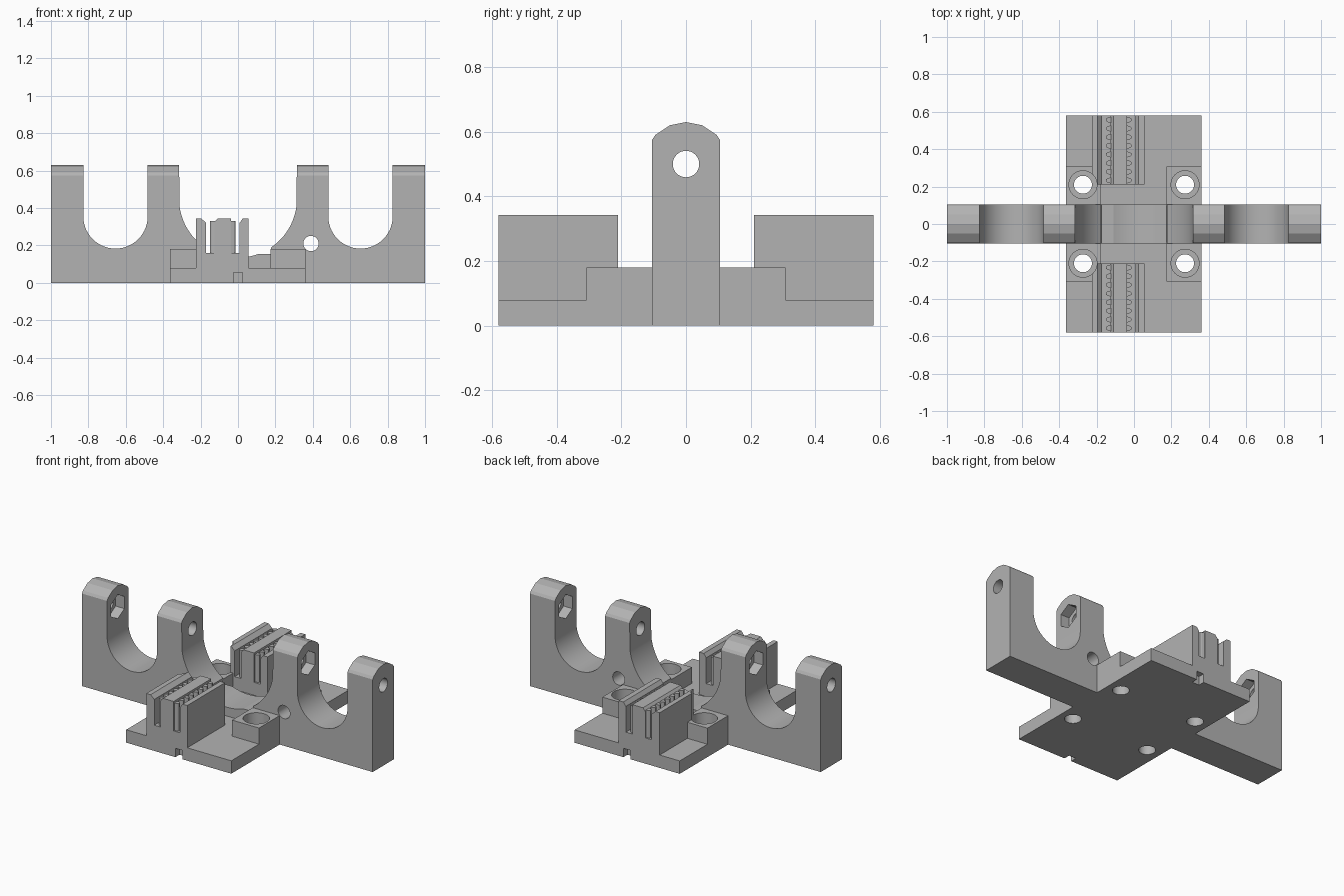
import bpy, bmesh, math
from mathutils import Vector

if "Cube" in bpy.data.objects:
    bpy.data.objects.remove(bpy.data.objects["Cube"])

GREY = (0.45, 0.45, 0.45, 1)
mat = bpy.data.materials.new("plain grey")
mat.use_nodes = True
mat.diffuse_color = GREY
mat.node_tree.nodes["Principled BSDF"].inputs["Base Color"].default_value = GREY


def prism(name, pts, axis, a, b):
    """Extrude a 2D outline along an axis from a to b."""
    place = {"x": lambda p, t: (t, p[0], p[1]),
             "y": lambda p, t: (p[0], t, p[1]),
             "z": lambda p, t: (p[0], p[1], t)}[axis]
    bm = bmesh.new()
    low = [bm.verts.new(place(p, a)) for p in pts]
    high = [bm.verts.new(place(p, b)) for p in pts]
    bm.faces.new(low)
    bm.faces.new(high)
    n = len(pts)
    for i in range(n):
        j = (i + 1) % n
        bm.faces.new((low[i], low[j], high[j], high[i]))
    bmesh.ops.recalc_face_normals(bm, faces=bm.faces)
    mesh = bpy.data.meshes.new(name)
    bm.to_mesh(mesh)
    bm.free()
    mesh.materials.append(mat)
    ob = bpy.data.objects.new(name, mesh)
    bpy.context.collection.objects.link(ob)
    return ob


def box(name, x0, x1, y0, y1, z0, z1):
    return prism(name, [(x0, y0), (x1, y0), (x1, y1), (x0, y1)], "z", z0, z1)


def arc(cx, cy, r, start, end, n):
    angles = [math.radians(start + (end - start) * i / n) for i in range(n + 1)]
    return [(cx + r * math.cos(t), cy + r * math.sin(t)) for t in angles]


def circle(cx, cy, r, n=32, turn=0):
    return arc(cx, cy, r, turn, turn + 360, n)[:-1]


def cut(ob, cutters, operation="DIFFERENCE"):
    """Apply boolean cutters to a part, then drop the modifiers."""
    for c in cutters:
        m = ob.modifiers.new("cut", "BOOLEAN")
        m.operation, m.solver, m.object = operation, "EXACT", c
    bpy.context.view_layer.update()
    result = ob.evaluated_get(bpy.context.evaluated_depsgraph_get())
    mesh = bpy.data.meshes.new_from_object(result)
    ob.modifiers.clear()
    ob.data = mesh


def smooth(ob):
    bpy.ops.object.select_all(action="DESELECT")
    ob.select_set(True)
    bpy.context.view_layer.objects.active = ob
    bpy.ops.object.shade_smooth_by_angle(angle=math.radians(20))


cutters = []


def cutter(*args):
    c = prism("cutter", *args)
    cutters.append(c)
    return c


# Cross bar with two U cradles and a shallow central saddle
TOP, U_X, U_R, U_Z = 0.63, 0.655, 0.172, 0.355
half = [(0.11, 0.155), (0.175, 0.155)]
half += arc(0, 0.45, 0.315, -56, -8, 14) + [(0.315, TOP), (U_X - U_R, TOP)]
half += arc(U_X, U_Z, U_R, 180, 360, 28) + [(U_X + U_R, TOP), (1, TOP), (1, 0)]
saddle = arc(0, 0.45, 0.315, -90, -71, 5)
half = saddle + half
outline = half + [(-x, z) for x, z in reversed(half)][:-1]
bar = prism("cradle_bar", outline, "y", -0.105, 0.105)

# Rounded tower tops
side = [(0.105, 0), (0.105, 0.575), (0.095, 0.59), (0.05, 0.62)]
crown = cutter(side + [(0, TOP)] + [(-y, z) for y, z in reversed(side)], "x", -1.1, 1.1)
cut(bar, [crown], "INTERSECT")

# Axle hole, nut pockets inside each cradle, and one cross hole
bar_cuts = [cutter(circle(0, 0.5, 0.041), "x", -1.1, 1.1),
            cutter(circle(0.39, 0.21, 0.041), "y", -0.2, 0.2)]
for s in (-1, 1):
    hexagon = circle(0, 0.5, 0.075, 6, 30)
    ends = sorted((s * (U_X - U_R - 0.06), s * (U_X + U_R + 0.06)))
    bar_cuts.append(cutter(hexagon, "x", *ends))
cut(bar, bar_cuts)
smooth(bar)

# Base plate with screw holes and a small notch at each end
base = box("base_plate", -0.363, 0.36, -0.58, 0.58, 0, 0.08)
holes, bores = {}, {}
for sx in (-1, 1):
    for sy in (-1, 1):
        at = (sx * 0.273, sy * 0.21)
        holes[sx, sy] = cutter(circle(*at, 0.048), "z", -0.1, 0.3)
        bores[sx, sy] = cutter(circle(*at, 0.075), "z", 0.1, 0.5)
notch = [(-0.025, -0.1), (0.025, -0.1), (0.025, 0.055), (-0.025, 0.055)]
notches = [cutter(notch, "y", *ends) for ends in ((-0.7, -0.54), (0.54, 0.7))]
cut(base, list(holes.values()) + notches)
smooth(base)

# Counterbored screw bosses
for (sx, sy), hole in holes.items():
    x0, x1 = (0.175, 0.36) if sx > 0 else (-0.363, -0.18)
    y0, y1 = sorted((sy * 0.1, sy * 0.308))
    boss = box("screw_boss", x0, x1, y0, y1, 0.08, 0.18)
    cut(boss, [hole, bores[sx, sy]])
    smooth(boss)

# Toothed belt clamps at both ends
FLOOR, HIGH, Y0, Y1 = 0.16, 0.343, 0.21, 0.58
TEETH = 8
pitch = (Y1 - Y0) / TEETH
clamp_outline = [(-0.225, 0.08), (0.057, 0.08), (0.057, HIGH), (0.025, HIGH),
                 (0.008, 0.32), (0.008, FLOOR), (-0.037, FLOOR), (-0.037, HIGH),
                 (-0.11, HIGH), (-0.126, 0.325), (-0.126, FLOOR), (-0.17, FLOOR),
                 (-0.17, 0.32), (-0.195, HIGH), (-0.225, HIGH)]
for s in (-1, 1):
    clamp = prism("belt_clamp", clamp_outline, "y", *sorted((s * Y0, s * Y1)))
    cut(clamp, [bores[-1, s]])
    smooth(clamp)
    for i in range(TEETH):
        y = s * (Y0 + pitch * (i + 0.5))
        for root, out in ((-0.126, -1), (-0.037, 1)):
            tooth = [(root - out * 0.002, y - 0.016), (root + out * 0.016, y - 0.012),
                     (root + out * 0.024, y - 0.005), (root + out * 0.024, y + 0.005),
                     (root + out * 0.016, y + 0.012), (root - out * 0.002, y + 0.016)]
            prism("belt_tooth", tooth, "z", FLOOR - 0.002, 0.33)

for c in cutters:
    bpy.data.objects.remove(c)
